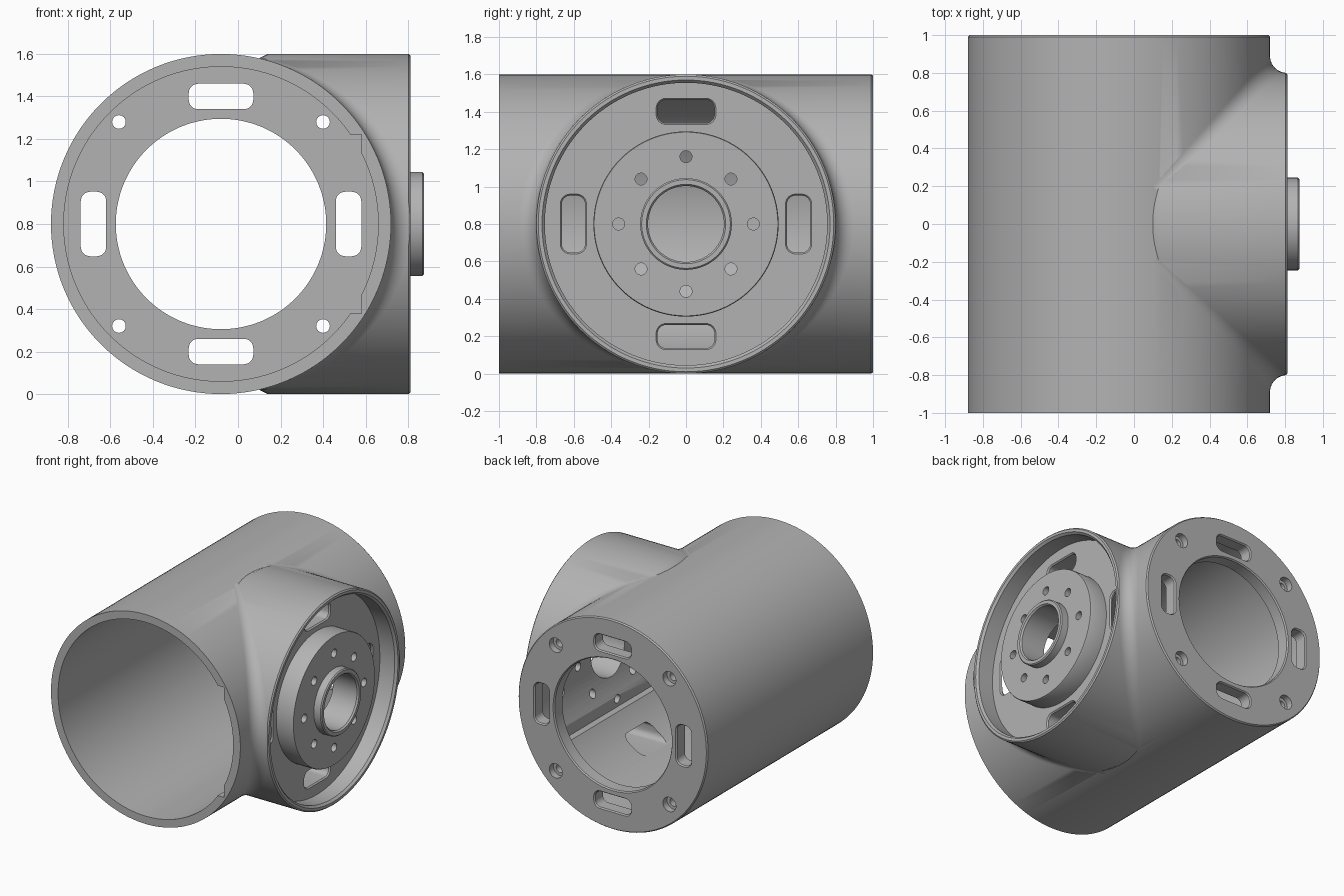
import bpy, bmesh, math
from mathutils import Vector

cube = bpy.data.objects.get("Cube")
if cube:
    bpy.data.objects.remove(cube, do_unlink=True)

grey = bpy.data.materials.new("cast grey")
grey.use_nodes = True
COLOUR = (0.45, 0.45, 0.45, 1)
grey.diffuse_color = COLOUR
grey.node_tree.nodes["Principled BSDF"].inputs["Base Color"].default_value = COLOUR

CX, CZ = -0.08, 0.8          # main tube axis
R, FILLET = 0.8, 0.09        # shared outer radius, joint fillet


def make(name, bm):
    mesh = bpy.data.meshes.new(name)
    bm.to_mesh(mesh)
    bm.free()
    mesh.materials.append(grey)
    obj = bpy.data.objects.new(name, mesh)
    bpy.context.collection.objects.link(obj)
    return obj


def outline(w, h, r, seg):
    """Rounded rectangle of half sizes w, h; a circle when w = h = r."""
    pts = []
    for k, (sx, sy) in enumerate(((1, 1), (-1, 1), (-1, -1), (1, -1))):
        for i in range(seg + 1):
            a = (k + i / seg) * math.pi / 2
            p = (sx * (w - r) + r * math.cos(a), sy * (h - r) + r * math.sin(a))
            if w > r or h > r or i < seg:
                pts.append(p)
    return pts


def loft(bm, axis, u, v, layers, seg=8, ring=False):
    """Join outlines (depth, w, h, r) along x or y; a ring closes on itself."""
    rows = []
    for d, w, h, r in layers:
        pts = [(u + a, v + b) for a, b in outline(w, h, r, seg)]
        rows.append([bm.verts.new((d, a, b) if axis == "x" else (a, d, b)) for a, b in pts])
    n = len(rows[0])
    pairs = list(zip(rows, rows[1:])) + ([(rows[-1], rows[0])] if ring else [])
    faces = [bm.faces.new((p[i], p[(i + 1) % n], q[(i + 1) % n], q[i]))
             for p, q in pairs for i in range(n)]
    if not ring:
        faces += [bm.faces.new(rows[0]), bm.faces.new(rows[-1])]
    bmesh.ops.recalc_face_normals(bm, faces=faces)


def turn(bm, axis, u, v, profile, seg=8, ring=False):
    loft(bm, axis, u, v, [(d, r, r, r) for d, r in profile], seg, ring)


def combine(target, bm, operation):
    tool = make("tool", bm)
    tool.hide_render = True
    mod = target.modifiers.new("combine", "BOOLEAN")
    mod.operation, mod.solver, mod.object = operation, "EXACT", tool
    bpy.context.view_layer.objects.active = target
    bpy.ops.object.modifier_apply(modifier=mod.name)
    bpy.data.objects.remove(tool, do_unlink=True)


# Main tube
bm = bmesh.new()
turn(bm, "y", CX, CZ, [(-1, R), (0.99, R), (1, 0.99 * R)], 32)
housing = make("housing", bm)

# Side branch with its raised collar
bm = bmesh.new()
turn(bm, "x", 0, CZ, [(0.1, 0.78), (0.14, R), (0.803, R), (0.812, 0.79), (0.812, 0.245),
                      (0.867, 0.245), (0.875, 0.237)], 32)
combine(housing, bm, "UNION")

# Main bore, open at the front
bm = bmesh.new()
turn(bm, "y", CX, CZ, [(-1.1, 0.74), (0.9, 0.74)], 32)
combine(housing, bm, "DIFFERENCE")

# Flat pocket behind the side plate
bm = bmesh.new()
bmesh.ops.create_cube(bm, size=1)
for vert in bm.verts:
    vert.co = (0.3 + vert.co.x * 0.56, -0.1 + vert.co.y * 1.99, CZ + vert.co.z * 0.84)
combine(housing, bm, "DIFFERENCE")

# Annular recess, shaft hole and bolt circle of the side plate
bm = bmesh.new()
turn(bm, "x", 0, CZ, [(0.67, 0.495), (0.804, 0.495), (0.82, 0.487), (0.9, 0.487), (0.9, 0.77),
                      (0.812, 0.77), (0.795, 0.755), (0.67, 0.755)], 32, ring=True)
turn(bm, "x", 0, CZ, [(0.5, 0.203), (0.863, 0.203), (0.885, 0.22)], 24)
for i in range(8):
    a = i * math.pi / 4
    rad = 0.36 if i % 2 == 0 else 0.34
    turn(bm, "x", rad * math.cos(a), CZ + rad * math.sin(a), [(0.5, 0.032), (0.9, 0.032)], 5)
combine(housing, bm, "DIFFERENCE")

# Slots in both plates, rear opening and counterbored rear holes
bm = bmesh.new()
for s in (-1, 1):
    for upright in (False, True):
        def slot(axis, centre, radius, w, h, layers):
            u, v = (s * radius, 0) if upright else (0, s * radius)
            if upright:
                w, h = h, w
            loft(bm, axis, centre + u, CZ + v,
                 [(d, w + g, h + g, 0.045 + g) for d, g in layers], 6)
        slot("x", 0, 0.602, 0.152, 0.062, [(0.2, 0), (0.66, 0), (0.685, 0.02)])
        slot("y", CX, 0.6, 0.152, 0.06, [(0.8, 0), (0.99, 0), (1.01, 0.015)])
    for t in (-1, 1):
        turn(bm, "y", CX + s * 0.48, CZ + t * 0.48,
             [(0.8, 0.032), (0.95, 0.032), (0.95, 0.055), (1.1, 0.055)], 6)
turn(bm, "y", CX, CZ, [(0.8, 0.495), (0.99, 0.495), (1.01, 0.51)], 32)
combine(housing, bm, "DIFFERENCE")

# Rolled fillet where the branch meets the tube
bm = bmesh.new()
reach = math.acos(0.2 / (R + FILLET))
for side in (-1, 1):
    rows = []
    for i in range(65):
        phi = reach * (i / 32 - 1)
        c, s = math.cos(phi), math.sin(phi)
        n1, n2 = Vector((c, 0, s)), Vector((0, side * c, s))
        centre = Vector((CX, 0, CZ)) + (R + FILLET) * Vector((c, side * c, s))
        rows.append([bm.verts.new(centre - FILLET * n1.slerp(n2, k / 10)) for k in range(11)])
    for p, q in zip(rows, rows[1:]):
        for k in range(10):
            f = bm.faces.new((p[k], p[k + 1], q[k + 1], q[k]))
            f.normal_update()
            if f.normal.x < 0:
                f.normal_flip()
fillet = make("joint_fillet", bm)

for obj in (housing, fillet):
    bpy.ops.object.select_all(action="DESELECT")
    obj.select_set(True)
    bpy.context.view_layer.objects.active = obj
    bpy.ops.object.shade_smooth_by_angle(angle=math.radians(30))
